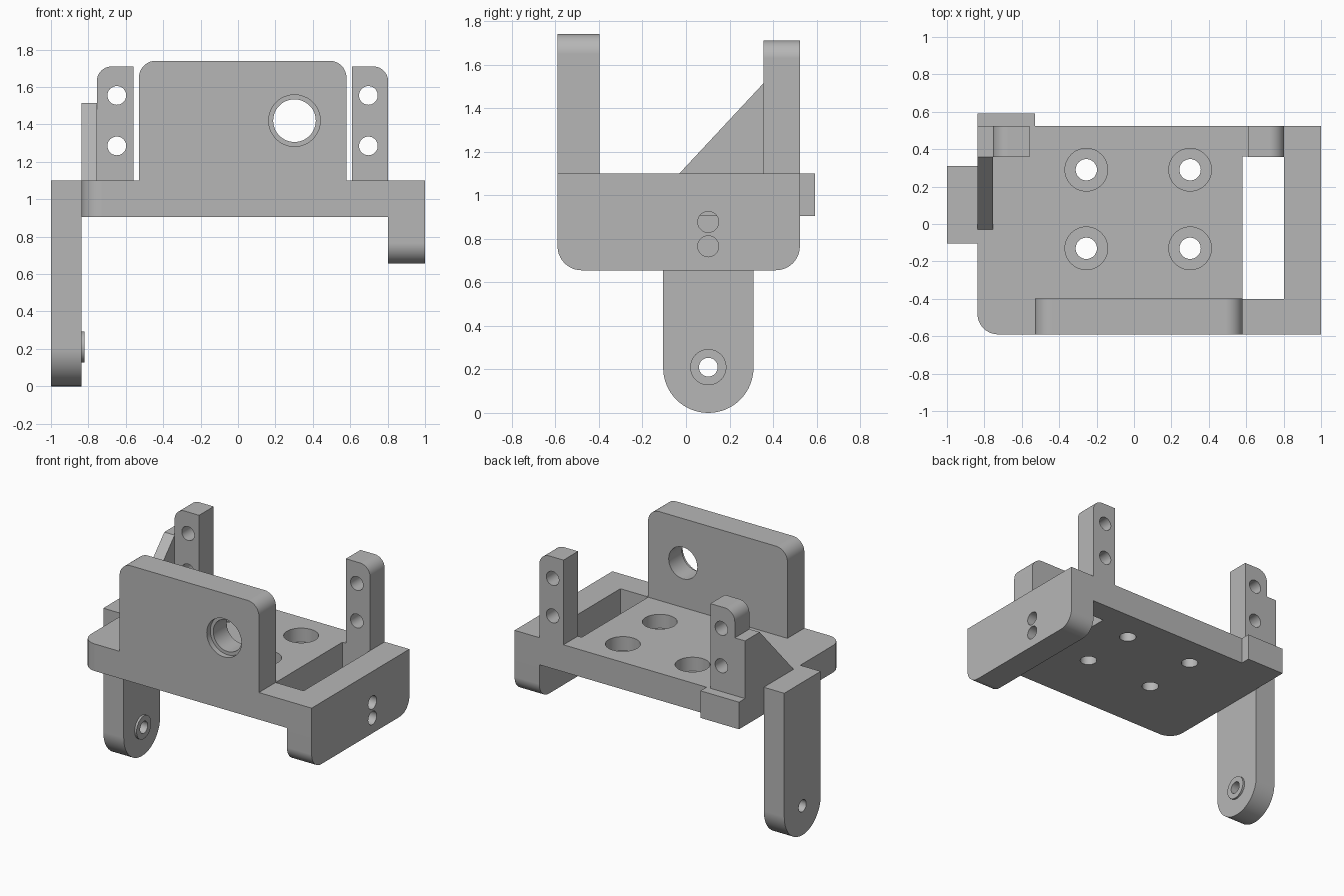
import bpy, bmesh, math
from mathutils import Vector

cube = bpy.data.objects.get("Cube")
if cube:
    bpy.data.objects.remove(cube, do_unlink=True)

# One plain grey for the whole bracket
grey = bpy.data.materials.new("plain_grey")
grey.use_nodes = True
COLOUR = (0.47, 0.47, 0.47, 1)
grey.diffuse_color = COLOUR
grey.node_tree.nodes["Principled BSDF"].inputs["Base Color"].default_value = COLOUR

TOP, UNDER = 1.10, 0.905          # deck top and underside
FRONT, BACK = -0.59, 0.523        # deck front and back
LEFT, RAIL = -0.837, 0.803        # deck side, inner face of rail


def outline(corners, steps=10):
    """Corners are (a, b) or (a, b, radius); right-angled ones may be rounded."""
    pts = []
    for i, c in enumerate(corners):
        p = Vector(c[:2])
        if len(c) == 2:
            pts.append(p)
            continue
        r = c[2]
        u = (Vector(corners[i - 1][:2]) - p).normalized()
        v = (Vector(corners[(i + 1) % len(corners)][:2]) - p).normalized()
        mid = p + (u + v) * r
        for k in range(steps + 1):
            t = math.pi / 2 * k / steps
            pts.append(mid - v * r * math.cos(t) - u * r * math.sin(t))
    return pts


def circle(a, b, r, n=48):
    return [Vector((a + r * math.cos(math.tau * k / n),
                    b + r * math.sin(math.tau * k / n))) for k in range(n)]


def prism(name, axis, pts, lo, hi):
    """Extrude a 2D outline along an axis from lo to hi."""
    place = {"x": lambda p, d: (d, p.x, p.y),
             "y": lambda p, d: (p.x, d, p.y),
             "z": lambda p, d: (p.x, p.y, d)}[axis]
    bm = bmesh.new()
    face = bm.faces.new([bm.verts.new(place(p, lo)) for p in pts])
    bmesh.ops.remove_doubles(bm, verts=bm.verts[:], dist=1e-5)
    face = bm.faces[:][0]
    new = bmesh.ops.extrude_face_region(bm, geom=[face])["geom"]
    shift = Vector(place(Vector((0, 0)), hi - lo))
    bmesh.ops.translate(bm, vec=shift,
                        verts=[g for g in new if isinstance(g, bmesh.types.BMVert)])
    bmesh.ops.recalc_face_normals(bm, faces=bm.faces[:])
    mesh = bpy.data.meshes.new(name)
    bm.to_mesh(mesh)
    bm.free()
    mesh.materials.append(grey)
    obj = bpy.data.objects.new(name, mesh)
    bpy.context.collection.objects.link(obj)
    return obj


def activate(obj):
    bpy.ops.object.select_all(action="DESELECT")
    obj.select_set(True)
    bpy.context.view_layer.objects.active = obj


def drill(obj, axis, a, b, r, lo, hi):
    """Cut a round hole along an axis."""
    cutter = prism("cutter", axis, circle(a, b, r), lo, hi)
    cutter.hide_render = True
    activate(obj)
    mod = obj.modifiers.new("hole", "BOOLEAN")
    mod.operation, mod.solver, mod.object = "DIFFERENCE", "EXACT", cutter
    bpy.ops.object.modifier_apply(modifier=mod.name)
    bpy.data.objects.remove(cutter, do_unlink=True)


# Deck with an open slot beside the rail and four counterbored holes
deck = prism("deck", "z", outline([
    (LEFT, FRONT, 0.11), (RAIL, FRONT), (RAIL, -0.40), (0.58, -0.40),
    (0.58, 0.36), (RAIL, 0.36), (RAIL, BACK), (LEFT, BACK)]), UNDER, TOP)
for x in (-0.255, 0.30):
    for y in (-0.13, 0.29):
        drill(deck, "z", x, y, 0.057, 0.8, 1.2)
        drill(deck, "z", x, y, 0.114, 1.0, 1.2)

# Side rail with two cross holes
rail = prism("side_rail", "x", outline([
    (FRONT, TOP), (FRONT, 0.655, 0.11), (BACK, 0.655, 0.11), (BACK, TOP)]), RAIL, 1.0)
for z in (0.765, 0.877):
    drill(rail, "x", 0.102, z, 0.048, 0.7, 1.1)

# Front plate with counterbored round opening
plate = prism("front_plate", "y", outline([
    (-0.53, TOP), (0.58, TOP), (0.58, 1.74, 0.09), (-0.53, 1.74, 0.09)]), FRONT, -0.397)
drill(plate, "y", 0.302, 1.42, 0.114, -0.7, -0.3)
drill(plate, "y", 0.302, 1.42, 0.138, -0.7, -0.55)

# Rear posts, each rounded on its outer top corner
for name, inner, outer, hole in (("rear_post_a", -0.56, -0.755, -0.648),
                                 ("rear_post_b", 0.61, RAIL, 0.697)):
    post = prism(name, "y", outline([
        (inner, TOP), (outer, TOP), (outer, 1.71, 0.08), (inner, 1.71)]), 0.357, BACK)
    for z in (1.285, 1.555):
        drill(post, "y", hole, z, 0.05, 0.2, 0.7)

# Sloping gusset beside one post, and the block behind it
prism("gusset", "x", outline([
    (-0.03, TOP), (BACK, TOP), (BACK, 1.515), (0.357, 1.515)]), LEFT, -0.755)
prism("rear_block", "z", outline([
    (LEFT, BACK), (-0.53, BACK), (-0.53, 0.592), (LEFT, 0.592)]), UNDER, TOP)

# Hanging arm with round end and a raised pivot ring
arm = prism("hanging_arm", "x", outline([
    (-0.105, TOP), (-0.105, 0, 0.2075), (0.31, 0, 0.2075), (0.31, TOP)],
    steps=16), -1.0, LEFT)
ring = prism("pivot_ring", "x", circle(0.1025, 0.21, 0.083), LEFT, -0.822)
for part in (arm, ring):
    drill(part, "x", 0.1025, 0.21, 0.043, -1.1, -0.7)

# Smooth round surfaces while flat faces stay flat
for obj in [o for o in bpy.context.collection.objects
            if o.type == "MESH" and grey.name in o.data.materials]:
    activate(obj)
    bpy.ops.object.shade_smooth_by_angle(angle=math.radians(30))
    weighted = obj.modifiers.new("flat_normals", "WEIGHTED_NORMAL")
    weighted.keep_sharp = True
